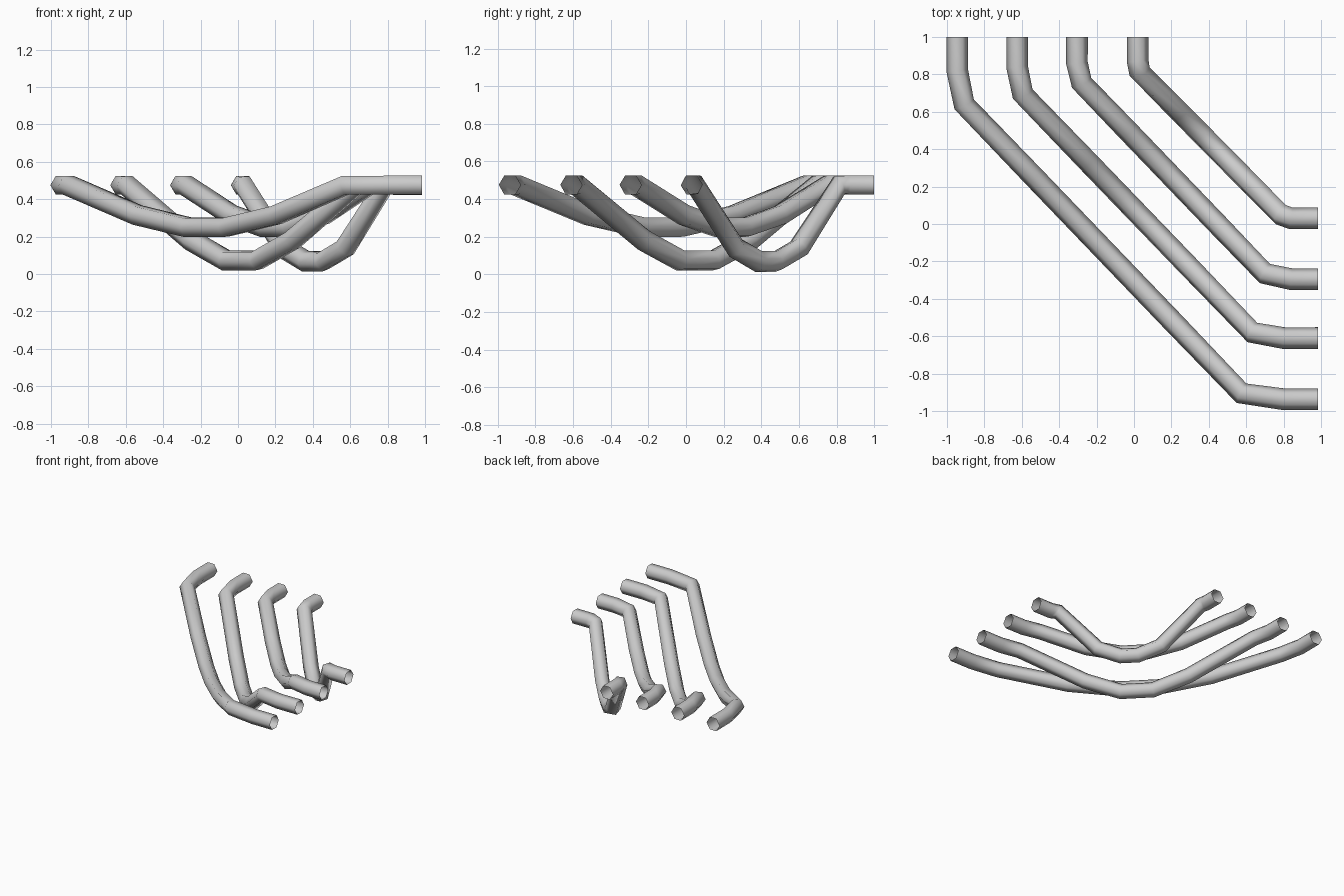
import bpy

cube = bpy.data.objects.get("Cube")
if cube:
    bpy.data.objects.remove(cube, do_unlink=True)

RADIUS = 0.058
END_Z = 0.475

metal = bpy.data.materials.new("light_grey_metal")
metal.use_nodes = True
grey = (0.6, 0.6, 0.6, 1)
metal.diffuse_color = grey
metal.node_tree.nodes["Principled BSDF"].inputs["Base Color"].default_value = grey


def pipe(name, back, back_bend, side_bend, side, sag):
    """Open six-sided pipe: straight back stub, sagging diagonal, straight side stub."""
    (bx, by), (sx, sy) = back_bend, side_bend
    points = [(back[0], 1, END_Z), (*back, END_Z)]
    for t, depth in sag:
        points.append((bx + (sx - bx) * t, by + (sy - by) * t, depth))
    points += [(*side, END_Z), (0.985, side[1], END_Z)]

    curve = bpy.data.curves.new(name, "CURVE")
    curve.dimensions = "3D"
    curve.bevel_depth = RADIUS
    curve.bevel_resolution = 1
    spline = curve.splines.new("POLY")
    spline.points.add(len(points) - 1)
    for p, co in zip(spline.points, points):
        p.co = (*co, 1)
    curve.materials.append(metal)
    obj = bpy.data.objects.new(name, curve)
    bpy.context.collection.objects.link(obj)

    bpy.ops.object.select_all(action="DESELECT")
    obj.select_set(True)
    bpy.context.view_layer.objects.active = obj
    bpy.ops.object.convert(target="MESH")
    bpy.ops.object.shade_smooth()


def sag_profile(bottom, shoulder, half_flat, half_shoulder):
    """Symmetric dip along the diagonal, as (fraction, height) pairs."""
    half = [(0, END_Z), (0.5 - half_shoulder, shoulder), (0.5 - half_flat, bottom)]
    return half + [(1 - t, z) for t, z in reversed(half)]


shallow = sag_profile(0.25, 0.315, 0.068, 0.25)
deep = sag_profile(0.073, 0.18, 0.068, 0.22)
steep = sag_profile(0.068, 0.14, 0.06, 0.22)

pipe("outer_pipe", (-0.945, 0.82), (-0.908, 0.64), (0.575, -0.905), (0.8, -0.937), shallow)
pipe("second_pipe", (-0.625, 0.84), (-0.595, 0.695), (0.633, -0.58), (0.8, -0.61), deep)
pipe("third_pipe", (-0.305, 0.86), (-0.28, 0.755), (0.70, -0.265), (0.84, -0.295), shallow)
pipe("inner_pipe", (0.02, 0.87), (0.03, 0.815), (0.785, 0.05), (0.84, 0.03), steep)
